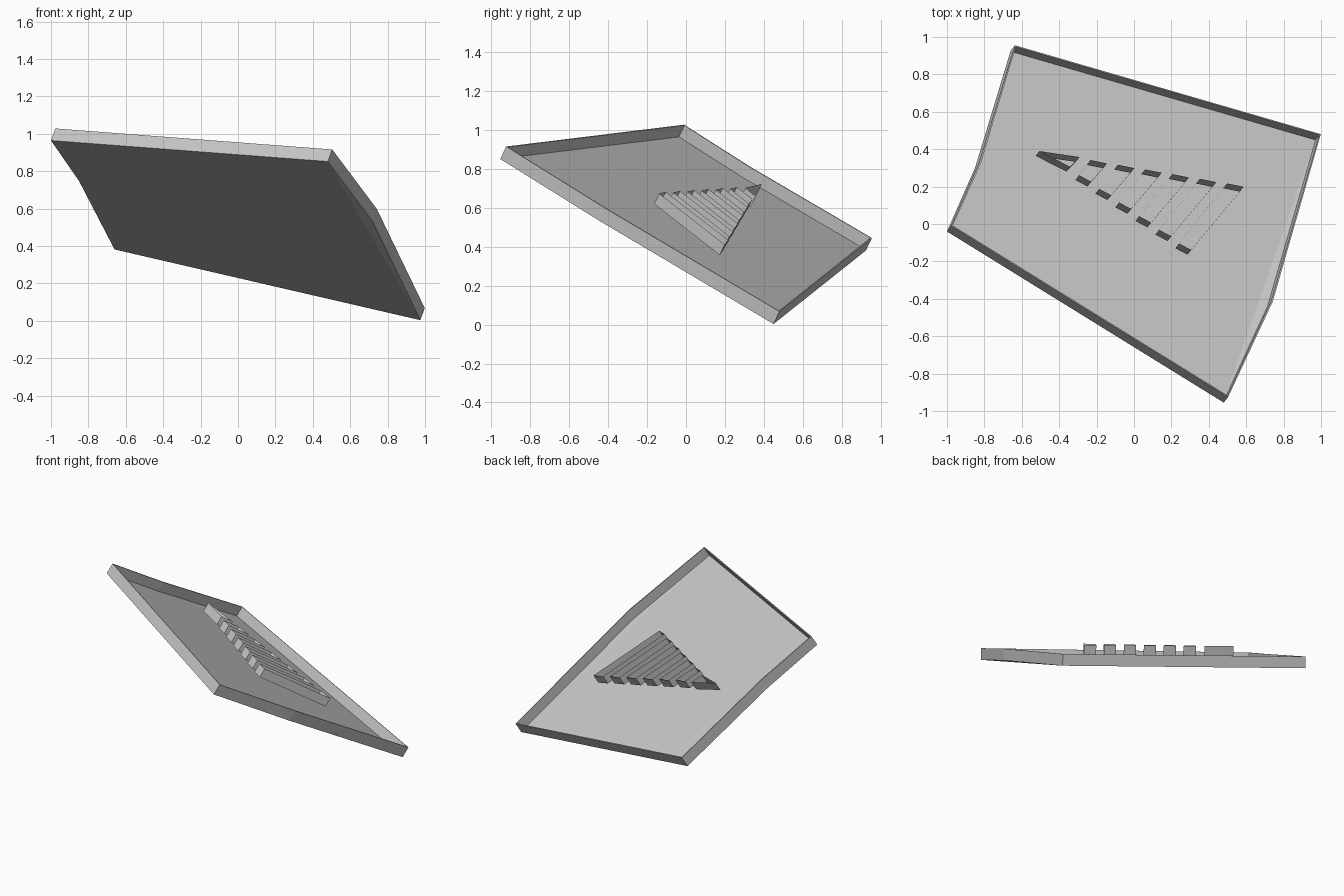
import bpy
import bmesh
from mathutils import Vector

cube = bpy.data.objects.get("Cube")
if cube:
    bpy.data.objects.remove(cube, do_unlink=True)

# Tilted plane that the whole model lies along
N = Vector((0.316, 0.406, 0.857)).normalized()
PLANE = 0.494


def on_plane(x, y, h=0.0):
    """Point of the tilted plane above (x, y), raised by h along its normal."""
    z = (PLANE - N.x * x - N.y * y) / N.z
    return Vector((x, y, z)) + N * h


grey = bpy.data.materials.new("light_grey")
grey.use_nodes = True
colour = (0.57, 0.57, 0.57, 1.0)
grey.diffuse_color = colour
grey.node_tree.nodes["Principled BSDF"].inputs["Base Color"].default_value = colour


def make_object(name, bm):
    mesh = bpy.data.meshes.new(name)
    bm.to_mesh(mesh)
    bm.free()
    mesh.materials.append(grey)
    obj = bpy.data.objects.new(name, mesh)
    bpy.context.collection.objects.link(obj)
    return obj


# Tray: six-cornered floor with a thin upright rim, one corner slightly raised
RIM = 0.075
corners = [(0.48, -0.955, 0), (0.715, -0.45, 0.01), (0.975, 0.45, 0),
           (-0.66, 0.925, 0), (-0.85, 0.30, 0), (-1.0, -0.04, 0)]
bm = bmesh.new()
low = [bm.verts.new(on_plane(x, y, h)) for x, y, h in corners]
high = [bm.verts.new(v.co + N * RIM) for v in low]
bm.faces.new(low[:3])
bm.faces.new([low[0]] + low[2:])
for i in range(len(low)):
    j = (i + 1) % len(low)
    bm.faces.new((low[j], low[i], high[i], high[j]))
tray = make_object("tray", bm)
shell = tray.modifiers.new("wall_thickness", "SOLIDIFY")
shell.thickness = 0.009
shell.offset = 1.0


# Slot frames: open rings raised over the floor, growing along a triangle
def slot_frame(name, points, bottom=0.062, top=0.125, wall=0.017):
    bm = bmesh.new()
    face = bm.faces.new([bm.verts.new(on_plane(x, y, bottom)) for x, y in points])
    bmesh.ops.inset_individual(bm, faces=[face], thickness=wall, use_even_offset=True)
    bmesh.ops.delete(bm, geom=[face], context="FACES_ONLY")
    ring = bmesh.ops.extrude_face_region(bm, geom=bm.faces[:], use_keep_orig=True)
    lifted = [g for g in ring["geom"] if isinstance(g, bmesh.types.BMVert)]
    bmesh.ops.translate(bm, verts=lifted, vec=N * (top - bottom))
    bmesh.ops.recalc_face_normals(bm, faces=bm.faces)
    return make_object(name, bm)


slot_frame("slot_frame_1", [(-0.381, 0.255), (-0.331, 0.307), (-0.545, 0.339)])
for k in range(6):
    ux, uy = -0.272 + 0.146 * k, 0.291 - 0.025 * k
    lx, ly = -0.333 + 0.107 * k, 0.21 - 0.073 * k
    slot_frame(f"slot_frame_{k + 2}", [
        (lx, ly), (lx + 0.064, ly - 0.034), (ux + 0.088, uy - 0.018), (ux, uy)])
